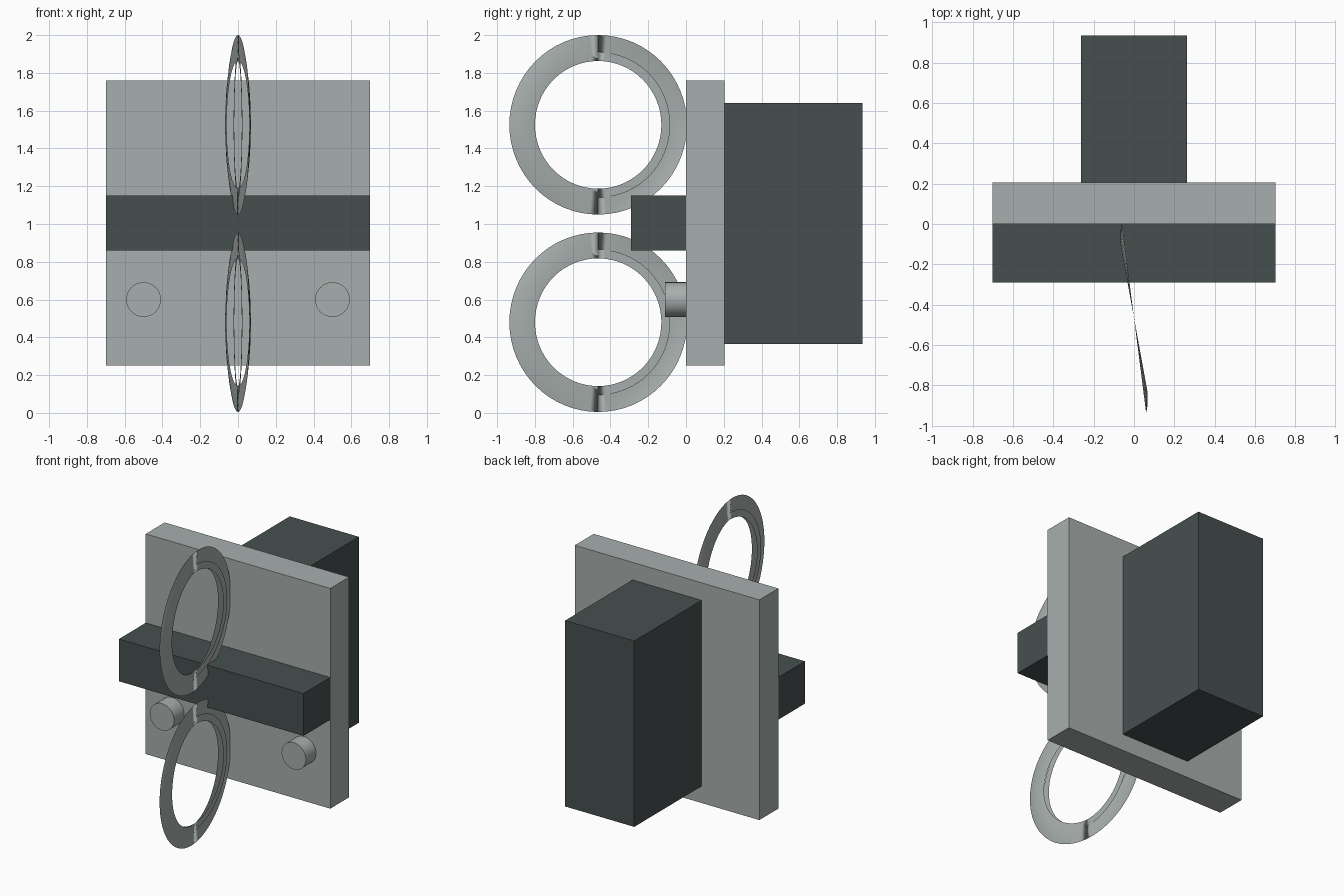
import bpy, bmesh, math

if "Cube" in bpy.data.objects:
    bpy.data.objects.remove(bpy.data.objects["Cube"])


def material(name, rgb):
    m = bpy.data.materials.new(name)
    m.diffuse_color = (*rgb, 1)
    m.use_nodes = True
    m.node_tree.nodes["Principled BSDF"].inputs["Base Color"].default_value = m.diffuse_color
    return m


LIGHT = material("light_grey", (0.39, 0.43, 0.42))
DARK = material("dark_grey", (0.062, 0.080, 0.078))


def finish(name, bm, mat):
    me = bpy.data.meshes.new(name)
    bm.to_mesh(me)
    bm.free()
    me.materials.append(mat)
    ob = bpy.data.objects.new(name, me)
    bpy.context.collection.objects.link(ob)
    return ob


def box(name, lo, hi, mat):
    bm = bmesh.new()
    bmesh.ops.create_cube(bm, size=1)
    for v in bm.verts:
        v.co = [l + (c + 0.5) * (h - l) for c, l, h in zip(v.co, lo, hi)]
    return finish(name, bm, mat)


def ring(name, z, profile, segments=64):
    """Sheet swept round a circle; its sideways offset swings with the angle."""
    bm = bmesh.new()
    rows = []
    for i in range(segments):
        a = 2 * math.pi * i / segments
        c, s = math.cos(a), math.sin(a)
        rows.append([bm.verts.new((x * c, -0.465 - r * c * 0.99, z + r * s))
                     for r, x in profile])
    for i in range(segments):
        p, q = rows[i], rows[(i + 1) % segments]
        for j in range(len(profile) - 1):
            # both halves face outward, away from the centre plane
            f = [p[j], p[j + 1], q[j + 1], q[j]]
            front = math.cos(2 * math.pi * (i + 0.5) / segments) > 0
            bm.faces.new(f if front else f[::-1])
    bm.normal_update()
    for f in bm.faces:
        f.smooth = True
        if f.normal.x * f.calc_center_median().x < 0:
            f.normal_flip()
    return finish(name, bm, LIGHT)


# Plate, cross bar and rear housing
box("plate", (-0.70, 0, 0.25), (0.70, 0.205, 1.76), LIGHT)
box("cross_bar", (-0.70, -0.29, 0.86), (0.70, 0, 1.15), DARK)
box("rear_housing", (-0.262, 0.205, 0.365), (0.262, 0.935, 1.64), DARK)

# Round knobs
for side, x in (("left", -0.5), ("right", 0.5)):
    bpy.ops.mesh.primitive_cylinder_add(vertices=32, radius=0.092, depth=0.11,
                                        location=(x, -0.055, 0.6),
                                        rotation=(math.pi / 2, 0, 0))
    knob = bpy.context.object
    knob.name = side + "_knob"
    knob.data.materials.append(LIGHT)
    bpy.ops.object.shade_smooth_by_angle(angle=math.radians(35))

# Thin twisted rings, each with an inner lip
OUTER = [(0.475, 0.060), (0.455, 0.065), (0.42, 0.068), (0.37, 0.067), (0.338, 0.060)]
LIP = [(0.385, 0.023), (0.338, 0.020)]
for level, z in (("upper", 1.525), ("lower", 0.48)):
    ring(level + "_ring", z, OUTER)
    ring(level + "_ring_lip", z, LIP)
